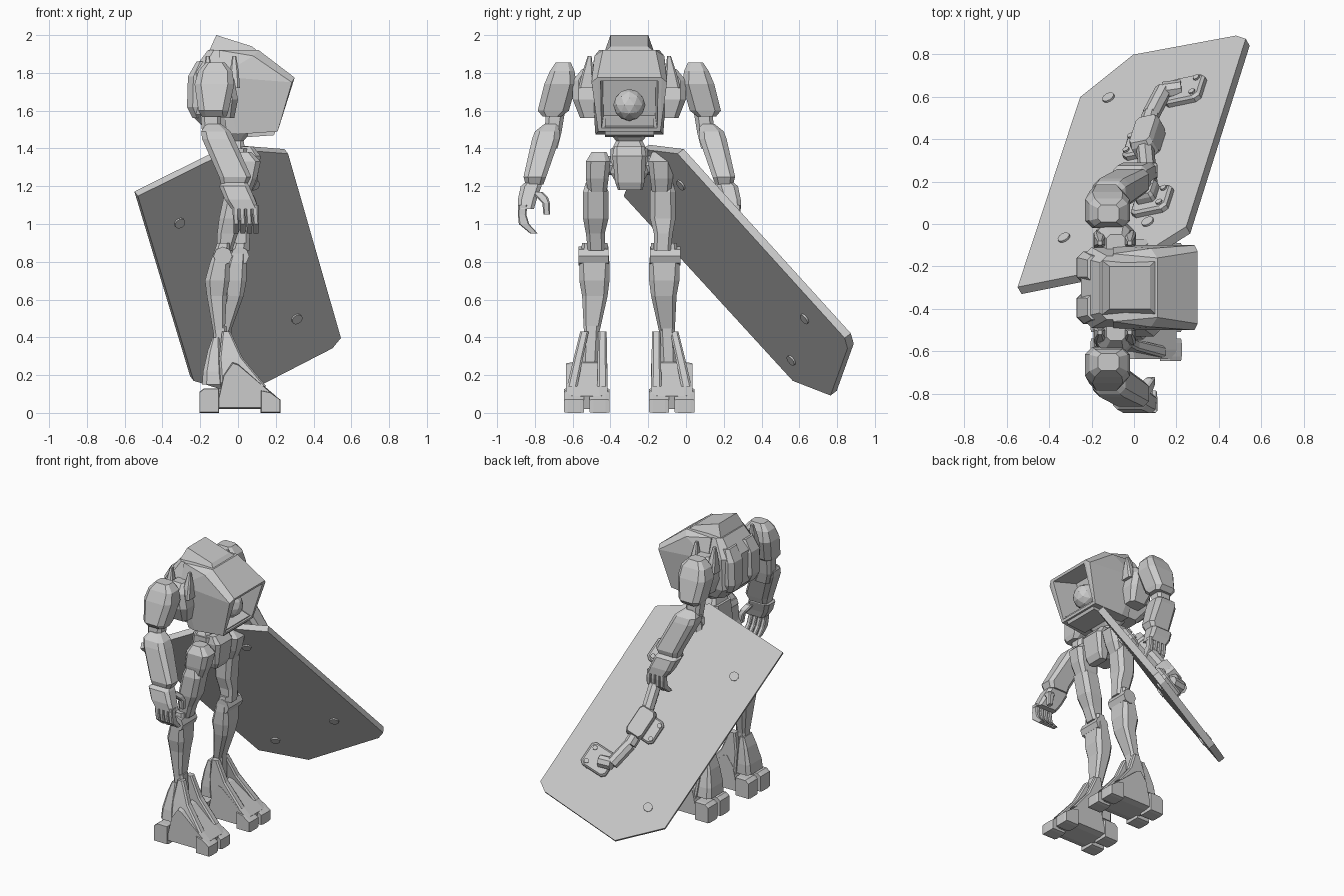
import bpy, bmesh, math
from mathutils import Vector, Matrix

CY = -0.30                      # centre line of the body
grey = bpy.data.materials.new("light_grey")
grey.diffuse_color = (0.6, 0.6, 0.6, 1)


def finish(name, bm):
    bmesh.ops.recalc_face_normals(bm, faces=bm.faces)
    me = bpy.data.meshes.new(name)
    bm.to_mesh(me)
    bm.free()
    me.materials.append(grey)
    ob = bpy.data.objects.new(name, me)
    bpy.context.collection.objects.link(ob)
    return ob


def skin(name, rings):
    """Join equal-length point rings into a closed solid."""
    bm = bmesh.new()
    vs = [[bm.verts.new(p) for p in r] for r in rings]
    n = len(vs[0])
    for a, b in zip(vs, vs[1:]):
        for i in range(n):
            bm.faces.new((a[i], a[(i + 1) % n], b[(i + 1) % n], b[i]))
    bm.faces.new(vs[0])
    bm.faces.new(vs[-1])
    return finish(name, bm)


def loft(name, sections, s=1, cut=0.2):
    """Chamfered box sections (z, x0, x1, d0, d1); d is sideways from the centre line."""
    rings = []
    for z, x0, x1, d0, d1 in sections:
        c = cut * min(x1 - x0, d1 - d0)
        pts = [(x0 + c, d0), (x1 - c, d0), (x1, d0 + c), (x1, d1 - c),
               (x1 - c, d1), (x0 + c, d1), (x0, d1 - c), (x0, d0 + c)]
        rings.append([(x, CY + s * d, z) for x, d in pts])
    return skin(name, rings)


def prism(name, profile, d0, d1, s=1, inset=0.0):
    """x-z profile stretched sideways, with softened outer faces."""
    c = sum((Vector(p) for p in profile), Vector((0, 0))) / len(profile)
    small = [Vector(p).lerp(c, inset) for p in profile]
    e = (d1 - d0) * 0.2
    rows = [(d0, small), (d0 + e, profile), (d1 - e, profile), (d1, small)]
    return skin(name, [[(x, CY + s * d, z) for x, z in pr] for d, pr in rows])


def tube(name, a, b, r0, r1=None, sides=8):
    a, b = Vector(a), Vector(b)
    q = (b - a).to_track_quat('Z', 'Y')
    ring = lambda c, r: [c + q @ Vector((r * math.cos(t), r * math.sin(t), 0))
                         for t in (2 * math.pi * i / sides for i in range(sides))]
    return skin(name, [ring(a, r0), ring(b, r1 or r0)])


# ---- Chest with an open front bay ----
bm = bmesh.new()
for s in (-1, 1):
    for x, d, z in [(0.11, .14, 1.92), (-.10, .16, 1.92), (-.10, .20, 1.78), (-.06, .17, 1.48),
                    (0.08, .185, 1.89), (.30, .17, 1.775), (.285, .20, 1.75), (.21, .165, 1.49),
                    (0.06, .205, 1.77), (.0, .18, 1.475)]:
        bm.verts.new((x, CY + s * d, z))
bmesh.ops.convex_hull(bm, input=bm.verts)
bmesh.ops.dissolve_limit(bm, angle_limit=0.14, verts=bm.verts, edges=bm.edges)
bm.normal_update()
front = max(bm.faces, key=lambda f: f.normal.x * f.calc_area())
bmesh.ops.inset_individual(bm, faces=[front], thickness=0.025)
bmesh.ops.inset_individual(bm, faces=[front], thickness=0.015, depth=-0.19)
finish("chest_shell", bm)

bm = bmesh.new()
bmesh.ops.create_icosphere(bm, subdivisions=2, radius=0.085,
                           matrix=Matrix.Translation((0.15, CY, 1.63)))
finish("bay_sphere", bm)
prism("bay_floor", [(.05, 1.46), (.19, 1.47), (.21, 1.52), (.05, 1.57)], -.13, .13)

# Sloped hatch on top of the chest
hatch = [(-.16, 1.90, .135), (-.115, 2.0, .10), (.075, 1.94, .10), (.11, 1.91, .135)]
skin("top_hatch", [[(x, CY + s * w, z) for x, z, w in hatch] for s in (-1, 1)])

# Back of the torso
loft("torso_back", [(1.50, -.17, .0, -.15, .15), (1.58, -.25, .0, -.18, .18),
                    (1.80, -.25, .0, -.19, .19), (1.92, -.16, .0, -.15, .15)])
for s in (-1, 1):
    loft("back_pod", [(1.56, -.24, -.12, .03, .15), (1.62, -.27, -.12, .02, .17),
                      (1.78, -.265, -.12, .02, .17), (1.86, -.22, -.12, .03, .15)], s)

# ---- Waist and pelvis ----
loft("waist", [(1.38, -.08, .04, -.10, .10), (1.44, -.06, .03, -.07, .07),
               (1.50, -.10, .08, -.12, .12)])
loft("pelvis", [(1.20, -.07, .04, -.06, .06), (1.27, -.11, .06, -.10, .10),
                (1.40, -.09, .06, -.10, .10)])
loft("pelvis_front_plate", [(1.18, .03, .08, -.06, .07), (1.22, .02, .10, -.075, .08),
                            (1.36, .0, .12, -.09, .09), (1.41, .0, .08, -.08, .08)])

for s, side in ((-1, "right"), (1, "left")):
    # ---- Arm ----
    loft(side + "_collar", [(1.56, -.14, -.02, .15, .26), (1.66, -.18, .0, .15, .30),
                            (1.76, -.17, -.02, .15, .30), (1.82, -.13, -.04, .16, .25)], s)
    for x in (-.16, -.02):
        loft(side + "_collar_fin", [(1.72, x - .03, x + .03, .18, .27), (1.80, x - .025, x + .025, .19, .25),
                                    (1.89, x - .01, x + .01, .20, .22)], s)
    loft(side + "_shoulder", [(1.57, -.19, -.06, .36, .46), (1.60, -.21, -.05, .32, .485),
                              (1.74, -.23, -.02, .28, .45), (1.81, -.21, -.03, .29, .42),
                              (1.855, -.17, -.07, .31, .39)], s)
    loft(side + "_upper_arm", [(1.40, -.16, -.05, .38, .46), (1.48, -.19, -.09, .36, .45),
                               (1.60, -.20, -.09, .34, .44)], s)
    loft(side + "_forearm", [(1.21, -.09, .05, .455, .55), (1.25, -.10, .07, .44, .56),
                             (1.45, -.19, -.02, .37, .515), (1.49, -.195, -.04, .37, .50),
                             (1.53, -.17, -.09, .375, .45)], s)
    loft(side + "_palm", [(1.08, -.035, .11, .505, .59), (1.13, -.07, .09, .49, .59),
                          (1.20, -.10, .06, .465, .575), (1.23, -.07, .04, .47, .54)], s)
    for i in range(4):
        x = -.028 + i * .035
        loft(side + "_finger", [(.95, x + .005, x + .031, .485, .525), (1.0, x + .004, x + .034, .53, .585),
                                (1.05, x, x + .031, .545, .59), (1.10, x, x + .031, .54, .588)], s)
    loft(side + "_thumb", [(1.05, .07, .10, .42, .455), (1.11, .06, .10, .42, .46),
                           (1.14, .04, .09, .43, .49), (1.17, .02, .07, .46, .52)], s)

    # ---- Leg ----
    k = 0.0 if s < 0 else 0.09          # one knee sits further forward
    tube(side + "_hip_axle", (-.01, CY + s * .05, 1.31), (-.01, CY + s * .20, 1.31), .05)
    loft(side + "_hip", [(1.17, -.06, .07, .12, .22), (1.24, -.06, .10, .11, .23),
                         (1.33, -.05, .12, .10, .23), (1.38, -.02, .07, .12, .20)], s)
    loft(side + "_thigh", [(.86, -.11 + k, -.03 + k, .13, .22), (.95, -.11 + k * .7, .0 + k * .7, .13, .23),
                           (1.03, -.10 + k * .4, .04 + k * .2, .11, .245),
                           (1.17, -.07, .07, .11, .245), (1.22, -.05, .05, .13, .23)], s)
    tube(side + "_knee_joint", (-.08 + k, CY + s * .11, .83), (-.08 + k, CY + s * .27, .83), .05)
    loft(side + "_shin", [(.42, -.13 + k * .3, -.07 + k * .3, .16, .24), (.62, -.165 + k, -.06 + k, .115, .25),
                          (.70, -.175 + k, -.045 + k, .105, .265), (.79, -.15 + k, -.045 + k, .105, .265),
                          (.90, -.11 + k, -.045 + k, .115, .25)], s)
    loft(side + "_ankle_strut", [(.22, -.13, -.04, .17, .25), (.46, -.13 + k * .3, -.06 + k * .3, .16, .24)], s)

    # ---- Foot, leaning outwards ----
    loft(side + "_ankle_guard", [(.15, -.19, -.07, .13, .31), (.22, -.185, -.08, .13, .30),
                                 (.33, -.16, -.09, .14, .27), (.40, -.135, -.10, .15, .25)], s)
    for lo, mid, hi in ((.115, .118, .12), (.275, .245, .215)):
        loft(side + "_ankle_blade", [(.14, -.09, .15, lo, lo + .055), (.29, -.10, .025, mid, mid + .05),
                                     (.43, -.085, -.04, hi, hi + .045)], s)
    prism(side + "_foot", [(-.12, .02), (-.08, .20), (-.03, .27), (.0, .26), (.20, .09), (.18, .02)],
          .115, .335, s, .06)
    for d in (.105, .24):
        prism(side + "_toe", [(.12, 0), (.12, .12), (.17, .11), (.225, .07), (.225, 0)], d, d + .105, s, .06)
        prism(side + "_heel", [(-.205, 0), (-.205, .11), (-.18, .13), (-.10, .13), (-.10, 0)],
              d, d + .105, s, .05)

# ---- Shield: slanted slab ----
N = Vector((-.415, .73, .543)).normalized()
U = Vector((.212, .657, -.723))
U = (U - N * U.dot(N)).normalized()
V = N.cross(U)


def on(x, y, h=0.0):
    """Point on the underside of the slab, lifted by h along its normal."""
    z = 1.14 - (N.x * (x + .54) + N.y * (y + .33)) / N.z
    return Vector((x, y, z)) + N * h


outline = [(-.53, -.33), (-.235, .565), (.015, .765), (.50, .855), (.545, .84), (.265, -.045), (-.03, -.23)]
skin("shield", [[on(x, y, h) for x, y in outline] for h in (0, .045)])
for x, y in [(-.31, -.10), (.085, -.025), (-.10, .56), (.31, .63)]:
    tube("shield_bolt", on(x, y, -.01), on(x, y, .055), .03, sides=12)


def block(name, p, h0, h1, lu, lv, top=0.88):
    """Chamfered block standing on the slab."""
    c = [(-1, -.75), (-.75, -1), (.75, -1), (1, -.75), (1, .75), (.75, 1), (-.75, 1), (-1, .75)]
    ring = lambda h, k: [p + N * h + U * (a * lu * k / 2) + V * (b * lv * k / 2) for a, b in c]
    return skin(name, [ring(h0, 1), ring(h0 + (h1 - h0) * .7, 1), ring(h1, top)])


# Mounts with bolts, and the bent bar between them
for x, y, t in [(.265, .585, -.06), (.07, .335, .07), (.11, .065, -.06)]:
    p = on(x, y)
    block("mount_plate", p, .04, .08, .17, .19)
    for u in (-.05, .05):
        b = p + U * u + V * t
        tube("mount_bolt", b + N * .07, b + N * .09, .016)
block("mount_block", on(.08, .335) - V * .025, .06, .15, .21, .12)
block("hand_grip_block", on(.10, .08), .06, .13, .12, .10)
bar = [on(.11, .09, .09), on(.09, .33, .10), on(.12, .44, .10), on(.18, .555, .10), on(.255, .585, .075)]
for a, b in zip(bar, bar[1:]):
    tube("grip_bar", a, b, .042)
